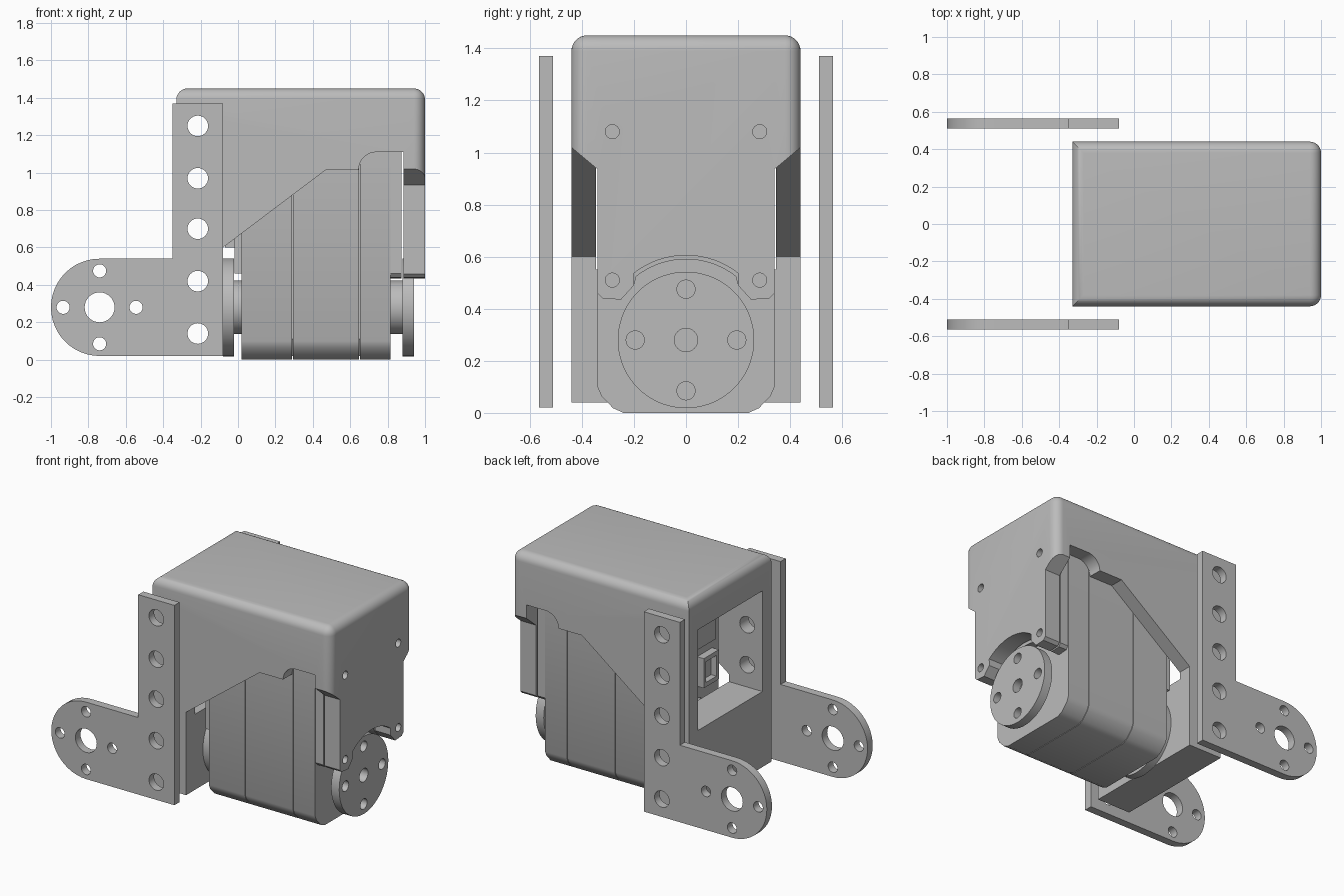
import bpy, bmesh, math
from mathutils import Vector

cube = bpy.data.objects.get("Cube")
if cube:
    bpy.data.objects.remove(cube, do_unlink=True)

GREY = (0.5, 0.5, 0.5, 1)
grey = bpy.data.materials.new("plain grey")
grey.use_nodes = True
grey.diffuse_color = GREY
grey.node_tree.nodes["Principled BSDF"].inputs["Base Color"].default_value = GREY


def arc(cx, cz, r, start, end, n=24):
    angles = [math.radians(start + (end - start) * i / n) for i in range(n + 1)]
    return [(cx + r * math.cos(a), cz + r * math.sin(a)) for a in angles]


def circle(cx, cz, r, n=48):
    return arc(cx, cz, r, 0, 360, n)[:-1]


def rect(a0, b0, a1, b1):
    return [(a0, b0), (a1, b0), (a1, b1), (a0, b1)]


def mirrored(half):
    """Close a right-hand profile with its reflection."""
    return half + [(-a, b) for a, b in reversed(half)]


def prism(name, pts, axis, lo, hi, round_edges=None, radius=0.06):
    """Extrude a profile in (y, z) along x, or in (x, z) along y."""
    place = (lambda p, t: (t, p[0], p[1])) if axis == "x" else (lambda p, t: (p[0], t, p[1]))
    bm = bmesh.new()
    rings = [[bm.verts.new(place(p, t)) for p in pts] for t in (lo, hi)]
    for ring in rings:
        bm.faces.new(ring)
    n = len(pts)
    for i in range(n):
        j = (i + 1) % n
        bm.faces.new((rings[0][i], rings[0][j], rings[1][j], rings[1][i]))
    bmesh.ops.recalc_face_normals(bm, faces=bm.faces)
    if round_edges:
        edges = [e for e in bm.edges if round_edges(*[v.co for v in e.verts])]
        bmesh.ops.bevel(bm, geom=edges, offset=radius, segments=8, profile=0.5, affect="EDGES")
    mesh = bpy.data.meshes.new(name)
    bm.to_mesh(mesh)
    bm.free()
    mesh.materials.append(grey)
    obj = bpy.data.objects.new(name, mesh)
    bpy.context.collection.objects.link(obj)
    return obj


def cut(obj, pts, axis, lo, hi):
    """Remove a prism from a part."""
    cutter = prism("cutter", pts, axis, lo, hi)
    cutter.hide_render = True
    mod = obj.modifiers.new("cut", "BOOLEAN")
    mod.operation = "DIFFERENCE"
    mod.solver = "EXACT"
    mod.object = cutter
    bpy.context.view_layer.objects.active = obj
    bpy.ops.object.modifier_apply(modifier=mod.name)
    bpy.data.objects.remove(cutter, do_unlink=True)


AXLE = 0.28
MOUNT_HOLES = [(-0.215, z) for z in (0.14, 0.42, 0.7, 0.97, 1.25)]
parts = []


def ring_holes(cx, cz, r=0.195):
    return [(cx + r, cz), (cx - r, cz), (cx, cz + r), (cx, cz - r)]


# Side brackets: upright strip with a rounded foot
outline = ([(-0.08, 0.02), (-0.08, 1.37), (-0.35, 1.37), (-0.35, 0.54)]
           + arc(-0.74, AXLE, 0.26, 90, 270))
for side, lo, hi in (("left", 0.51, 0.565), ("right", -0.565, -0.51)):
    bracket = prism(side + "_bracket", outline, "y", lo, hi)
    holes = [(c, 0.055) for c in MOUNT_HOLES] + [((-0.74, AXLE), 0.08)]
    holes += [(c, 0.035) for c in ring_holes(-0.74, AXLE)]
    for c, r in holes:
        cut(bracket, circle(*c, r, 32), "y", lo - 0.05, hi + 0.05)
    parts.append(bracket)

# Cover: box rounded on its top edges and its outer upright edges
def rounded(a, b):
    top = a.z > 1.4 and b.z > 1.4
    outer = a.x > 0.9 and b.x > 0.9 and abs(a.z - b.z) > 0.1
    return top or outer

cover = prism("cover", rect(-0.33, 0.04, 1, 1.45), "y", -0.44, 0.44, rounded)
# Side openings around the motor
opening = ([(-0.08, -0.1), (-0.08, 0.6), (0.47, 1.015), (0.645, 1.015)]
           + arc(0.74, 1.015, 0.095, 180, 90, 10)[1:]
           + [(0.885, 1.11), (0.885, -0.1)])
cut(cover, opening, "y", -0.6, 0.6)
# Inner cavity and window
cut(cover, rect(-0.345, 0.55, 0.345, 1.23), "x", -0.5, 0.885)
# Narrow end flap with an arch over the horn
for s in (-1, 1):
    cut(cover, [(s * 0.339, -0.1), (s * 0.339, 0.935), (s * 0.441, 1.02),
                (s * 0.6, 1.02), (s * 0.6, -0.1)], "x", 0.87, 1.1)
flap_arch = mirrored([(0.5, -0.1), (0.5, 0.46), (0.34, 0.46), (0.32, 0.44), (0.25, 0.435), (0.2, 0.49)]
                     + arc(0, AXLE, 0.325, 52, 89, 10))
cut(cover, flap_arch, "x", 0.87, 1.1)
for c in MOUNT_HOLES:
    cut(cover, circle(*c, 0.055, 32), "y", -0.7, 0.7)
for y in (-0.283, 0.283):
    for z in (0.51, 1.08):
        cut(cover, circle(y, z, 0.027, 24), "x", 0.93, 1.1)
parts.append(cover)

# Motor case: three sections with fine seams over a core
case = mirrored([(0.24, 0), (0.28, 0.018), (0.325, 0.065), (0.34, 0.1), (0.34, 1.2)])
for name, lo, hi in (("case_left", 0.02, 0.29), ("case_middle", 0.294, 0.648),
                     ("case_right", 0.652, 0.815)):
    parts.append(prism(name, case, "x", lo, hi))
parts.append(prism("case_core", mirrored([(0.24, 0.02), (0.32, 0.11), (0.32, 1.18)]), "x", 0.03, 0.8))

# Stepped end caps of the case
end_cap = mirrored([(0.337, 1.2), (0.337, 0.46), (0.32, 0.44), (0.25, 0.435), (0.2, 0.49)]
                   + arc(0, AXLE, 0.31, 52, 89, 10))
parts.append(prism("right_end_cap", end_cap, "x", 0.81, 0.875))
parts.append(prism("left_end_cap", mirrored([(0.32, 0.46), (0.32, 1.15)]), "x", -0.02, 0.025))

# Sockets and a panel on the inner end of the case
for s in (-1, 1):
    lo, hi = sorted((s * 0.09, s * 0.25))
    socket = prism("socket", rect(lo, 0.6, hi, 0.8), "x", -0.07, -0.015)
    cut(socket, rect(lo + 0.025, 0.63, hi - 0.025, 0.77), "x", -0.1, -0.03)
    parts.append(socket)
parts.append(prism("socket_panel", rect(-0.26, 0.86, 0.26, 1.02), "x", -0.04, -0.015))

# Horns and hubs on both ends of the axle
for side, lo, hi, hub_lo, hub_hi in (("left", -0.079, -0.022, -0.03, 0.025),
                                    ("right", 0.88, 0.94, 0.81, 0.885)):
    horn = prism(side + "_horn", circle(0, AXLE, 0.262, 72), "x", lo, hi)
    for c in ring_holes(0, AXLE):
        cut(horn, circle(*c, 0.035, 28), "x", lo - 0.05, hi + 0.05)
    cut(horn, circle(0, AXLE, 0.045, 32), "x", lo - 0.05, hi + 0.05)
    parts.append(horn)
    parts.append(prism(side + "_hub", circle(0, AXLE, 0.143, 56), "x", hub_lo, hub_hi))

# Smooth curved walls, sharp corners
bpy.ops.object.select_all(action="DESELECT")
for part in parts:
    part.select_set(True)
bpy.context.view_layer.objects.active = parts[0]
bpy.ops.object.shade_smooth_by_angle(angle=math.radians(28))
